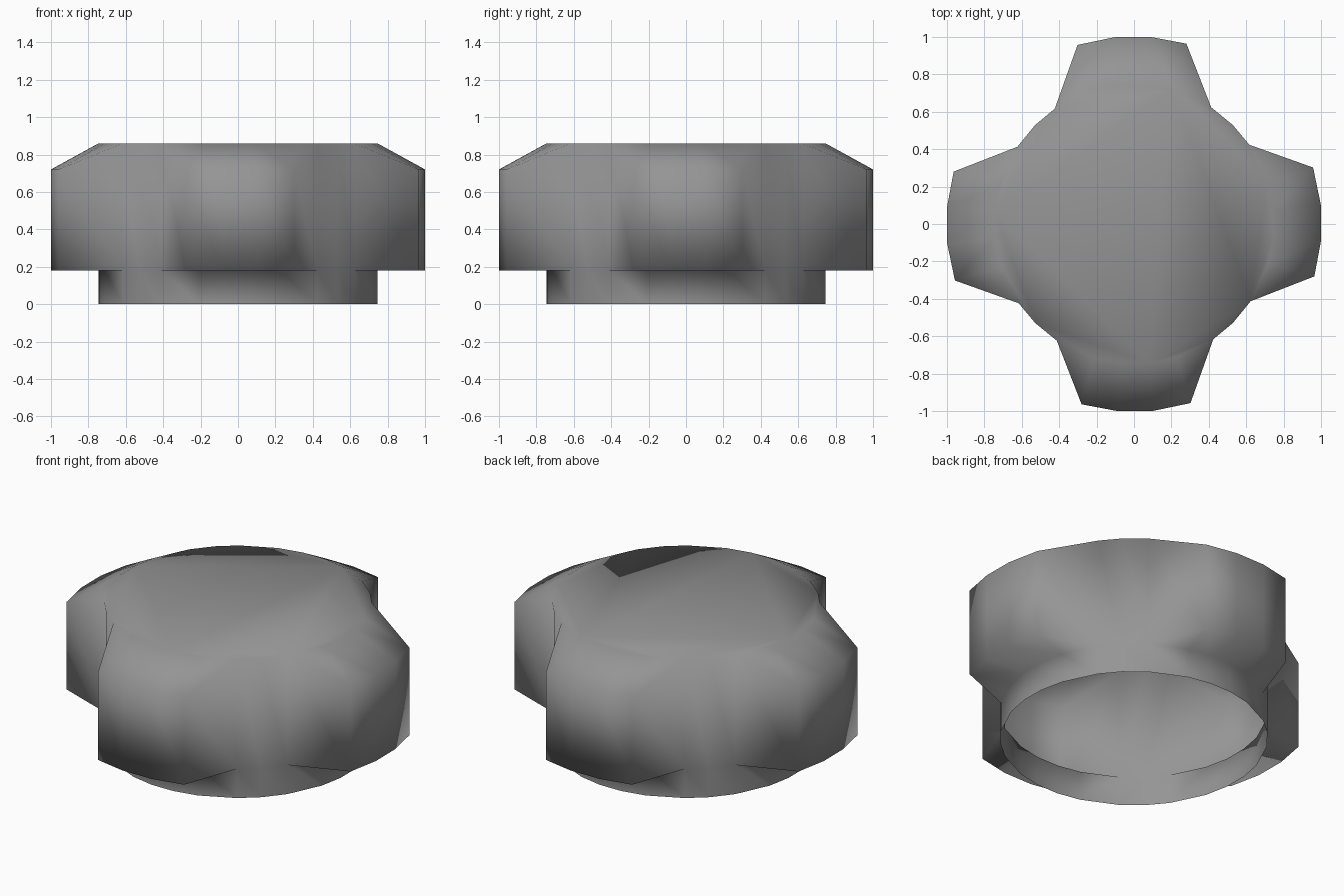
import bpy, bmesh
from math import cos, sin, radians

cube = bpy.data.objects.get("Cube")
if cube:
    bpy.data.objects.remove(cube, do_unlink=True)

INNER, OUTER = 0.748, 1.004
TOP, SHOULDER, LIP = 0.86, 0.72, 0.18
ARM = (-16.2, -5, 6, 17.5)
VALLEY = (34.5, 45, 56.5)

# Outline angles: a wide arm then a valley, repeated in each quadrant
outline = []
for quarter in range(4):
    for group, is_arm in ((ARM, True), (VALLEY, False)):
        outline += [(radians(a + 90 * quarter), is_arm) for a in group]


def ring(bm, height, arms_out, valley_height=None):
    """One loop of vertices; arms may reach out past the collar radius."""
    verts = []
    for angle, is_arm in outline:
        r = OUTER if is_arm and arms_out else INNER
        z = height if is_arm or valley_height is None else valley_height
        verts.append(bm.verts.new((r * cos(angle), r * sin(angle), z)))
    return verts


# Hollow knob: flat cap, sloped arm tips, arm walls, undersides, open collar
bm = bmesh.new()
rings = [
    ring(bm, TOP, False),
    ring(bm, SHOULDER, True, TOP),
    ring(bm, LIP, True),
    ring(bm, LIP, False),
    ring(bm, 0, False),
]
bm.faces.new(rings[0])
n = len(outline)
for upper, lower in zip(rings, rings[1:]):
    for i in range(n):
        j = (i + 1) % n
        bm.faces.new((upper[i], lower[i], lower[j], upper[j]))
bmesh.ops.remove_doubles(bm, verts=bm.verts[:], dist=0.0005)
for face in bm.faces:
    face.smooth = True

mesh = bpy.data.meshes.new("knob_shell")
bm.to_mesh(mesh)
bm.free()
knob = bpy.data.objects.new("knob_shell", mesh)
bpy.context.collection.objects.link(knob)

# Plain grey
grey = bpy.data.materials.new("plain_grey")
grey.use_nodes = True
colour = (0.3, 0.3, 0.3, 1)
grey.diffuse_color = colour
for node in grey.node_tree.nodes:
    if node.type == "BSDF_PRINCIPLED":
        node.inputs["Base Color"].default_value = colour
mesh.materials.append(grey)
